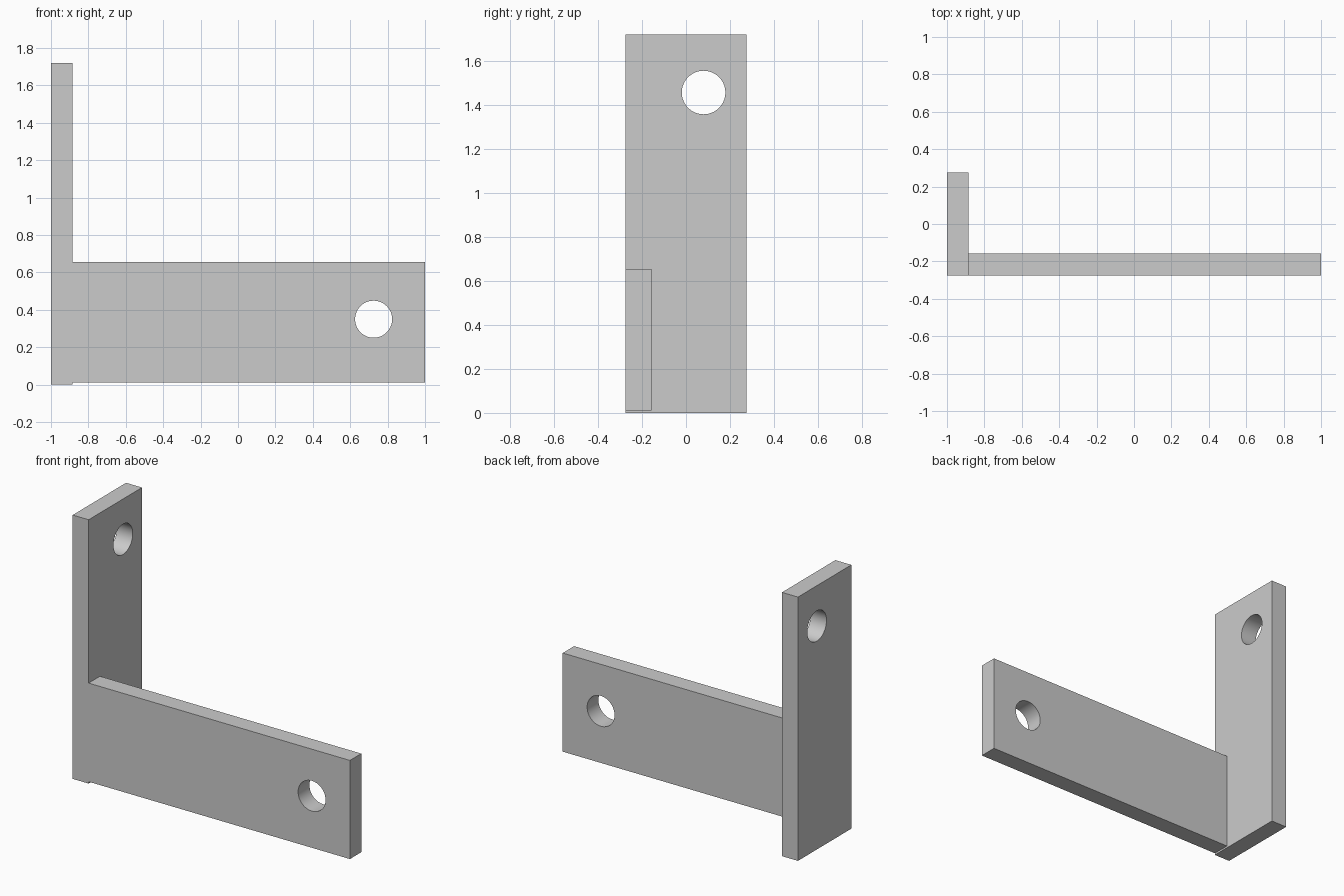
import bpy
from math import pi

if "Cube" in bpy.data.objects:
    bpy.data.objects.remove(bpy.data.objects["Cube"])


def box(name, lo, hi):
    bpy.ops.mesh.primitive_cube_add(
        size=1, location=[(a + b) / 2 for a, b in zip(lo, hi)])
    obj = bpy.context.object
    obj.name = name
    obj.scale = [b - a for a, b in zip(lo, hi)]
    bpy.ops.object.transform_apply(location=True, rotation=True, scale=True)
    return obj


def drill(name, centre, radius, rotation):
    bpy.ops.mesh.primitive_cylinder_add(
        vertices=64, radius=radius, depth=0.4, location=centre, rotation=rotation)
    obj = bpy.context.object
    obj.name = name
    obj.hide_render = True
    return obj


def combine(target, other, operation):
    mod = target.modifiers.new(other.name, 'BOOLEAN')
    mod.operation = operation
    mod.solver = 'EXACT'
    mod.object = other
    bpy.context.view_layer.objects.active = target
    bpy.ops.object.modifier_apply(modifier=mod.name)
    bpy.data.objects.remove(other, do_unlink=True)


# Upright plate and the side arm, flush on the front face
bracket = box("angle_bracket", (-1, -0.275, 0), (-0.885, 0.275, 1.72))
arm = box("side_arm", (-0.94, -0.275, 0.012), (1, -0.158, 0.655))
combine(bracket, arm, 'UNION')

# Bolt holes through each plate
combine(bracket, drill("arm_hole", (0.725, -0.22, 0.35), 0.099, (pi / 2, 0, 0)), 'DIFFERENCE')
combine(bracket, drill("upright_hole", (-0.94, 0.08, 1.457), 0.099, (0, pi / 2, 0)), 'DIFFERENCE')

# Smooth hole walls, sharp plate edges
bpy.ops.object.select_all(action='DESELECT')
bracket.select_set(True)
bpy.context.view_layer.objects.active = bracket
bpy.ops.object.shade_smooth_by_angle()
